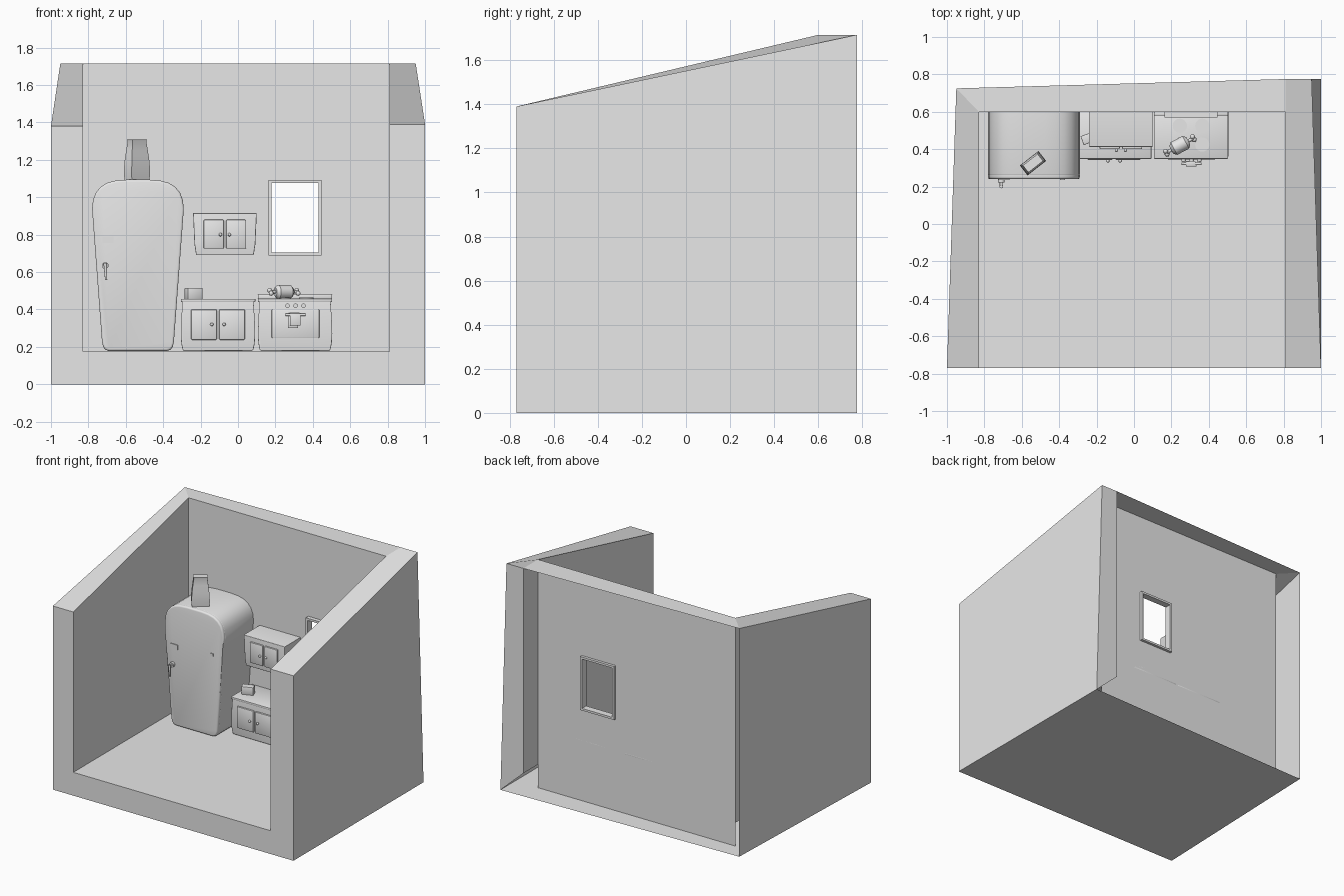
import bpy, bmesh, math
from mathutils import Matrix, Vector

cube = bpy.data.objects.get("Cube")
if cube:
    bpy.data.objects.remove(cube, do_unlink=True)

GREY = (0.8, 0.8, 0.8, 1)
mat = bpy.data.materials.new("light_grey")
mat.use_nodes = True
mat.diffuse_color = GREY
mat.node_tree.nodes["Principled BSDF"].inputs["Base Color"].default_value = GREY
made = []


def finish(name, bm, outward=True):
    if outward:
        bmesh.ops.recalc_face_normals(bm, faces=bm.faces)
    mesh = bpy.data.meshes.new(name)
    bm.to_mesh(mesh)
    bm.free()
    mesh.materials.append(mat)
    ob = bpy.data.objects.new(name, mesh)
    bpy.context.collection.objects.link(ob)
    made.append(ob)
    return ob


def box(name, x, y, z, bevel=0.0, turn=0.0):
    """Box from (min, max) ranges, optionally bevelled and turned about z."""
    bm = bmesh.new()
    size = [r[1] - r[0] for r in (x, y, z)]
    bmesh.ops.create_cube(bm, size=1, matrix=Matrix.Diagonal((*size, 1)))
    if bevel:
        bmesh.ops.bevel(bm, geom=bm.edges[:], offset=bevel, segments=2, profile=0.5, affect='EDGES')
    mid = [sum(r) / 2 for r in (x, y, z)]
    bm.transform(Matrix.Translation(mid) @ Matrix.Rotation(math.radians(turn), 4, 'Z'))
    return finish(name, bm)


def slab(name, cx, half, y, bevel):
    """Mirrored half outline (half width, z) extruded along y, front rim rounded."""
    pts = [(cx + w, z) for w, z in half] + [(cx - w, z) for w, z in reversed(half)]
    bm = bmesh.new()
    front = bm.faces.new([bm.verts.new((px, y[0], pz)) for px, pz in pts])
    back = bmesh.ops.extrude_face_region(bm, geom=[front], use_keep_orig=True)
    for v in back["geom"]:
        if isinstance(v, bmesh.types.BMVert):
            v.co.y = y[1]
    rim = [e for e in bm.edges if all(abs(v.co.y - y[0]) < 1e-5 for v in e.verts)]
    bmesh.ops.bevel(bm, geom=rim, offset=bevel, segments=3, profile=0.5, affect='EDGES')
    return finish(name, bm)


def rod(name, a, b, r, r2=None, sides=20):
    """Cylinder or cone between two points."""
    a, b = Vector(a), Vector(b)
    bm = bmesh.new()
    bmesh.ops.create_cone(bm, cap_ends=True, segments=sides, radius1=r,
                          radius2=r if r2 is None else r2, depth=(b - a).length)
    bm.transform(Matrix.Translation((a + b) / 2) @ (b - a).to_track_quat('Z', 'Y').to_matrix().to_4x4())
    return finish(name, bm)


def ball(name, at, r):
    bm = bmesh.new()
    bmesh.ops.create_uvsphere(bm, u_segments=14, v_segments=8, radius=r, matrix=Matrix.Translation(at))
    return finish(name, bm)


# Room shell, open at the back
XL, XR, YF, YB, FLOOR, TOP = -0.83, 0.81, -0.77, 0.6, 0.175, 1.715
P = {
    "l0": (-1, YF, 0), "l1": (-1, YF, 1.38), "l2": (XL, YF, 1.38), "l3": (XL, YF, FLOOR),
    "r0": (1, YF, 0), "r1": (1, YF, 1.39), "r2": (XR, YF, 1.39), "r3": (XR, YF, FLOOR),
    "bl0": (-0.95, 0.725, 0), "bl1": (-0.95, 0.725, TOP), "il0": (XL, YB, FLOOR), "il1": (XL, YB, TOP),
    "br0": (1, 0.775, 0), "br1": (0.95, 0.775, TOP), "ir0": (XR, YB, FLOOR), "ir1": (XR, YB, TOP),
    "er0": (XR, 0.775, FLOOR), "er1": (XR, 0.775, TOP),
}


def shell(name, faces):
    bm = bmesh.new()
    verts = {}
    for face in faces:
        keys = face.split()
        for k in keys:
            if k not in verts:
                verts[k] = bm.verts.new(P[k])
        bm.faces.new([verts[k] for k in keys])
    return finish(name, bm, False)


shell("right_wall", ["l0 l3 l2 l1", "l0 l1 bl1 bl0", "l1 l2 il1 bl1", "l2 l3 il0 il1"])
shell("left_wall", ["r0 r1 r2 r3", "r0 br0 br1 r1", "r1 br1 er1 ir1 r2",
                    "r3 r2 ir1 ir0", "ir0 ir1 er1 er0", "br0 er0 er1 br1"])
shell("floor", ["l0 r0 r3 l3", "l3 r3 ir0 il0", "l0 bl0 br0 r0"])
shell("back_wall_top", ["il1 ir1 er1 bl1"])

# Back wall sheet with window opening
WX, WZ = (0.18, 0.43), (0.705, 1.075)
bm = bmesh.new()
xs, zs = (XL, *WX, XR), (0, *WZ, TOP)
grid = [[bm.verts.new((x, YB, z)) for z in zs] for x in xs]
for i in range(3):
    for j in range(3):
        if (i, j) != (1, 1):
            bm.faces.new((grid[i][j], grid[i + 1][j], grid[i + 1][j + 1], grid[i][j + 1]))
finish("back_wall", bm, False)

# Window frame
T, FY = 0.016, (0.57, 0.62)
for side, x in (("right", WX[0] - T), ("left", WX[1])):
    box("window_frame_" + side, (x, x + T), FY, (WZ[0] - T, WZ[1] + T))
for side, z in (("sill", WZ[0] - T), ("head", WZ[1])):
    box("window_" + side, (WX[0], WX[1]), FY, (z, z + T))

# Fridge
outline = [(0.155, 0.178), (0.175, 0.185), (0.186, 0.2), (0.192, 0.225), (0.241, 0.88), (0.245, 0.94),
           (0.24, 0.985), (0.225, 1.025), (0.2, 1.055), (0.165, 1.077), (0.12, 1.089), (0.06, 1.094)]
slab("fridge_body", -0.535, outline, (0.26, 0.598), 0.006)
slab("fridge_door", -0.535, outline, (0.24, 0.262), 0.012)
rod("fridge_handle_mount", (-0.71, 0.242, 0.635), (-0.71, 0.222, 0.635), 0.018)
rod("fridge_handle_stem", (-0.71, 0.225, 0.635), (-0.71, 0.195, 0.635), 0.008)
rod("fridge_handle_lever", (-0.71, 0.2, 0.645), (-0.705, 0.2, 0.558), 0.009, 0.006)
box("fridge_badge", (-0.725, -0.665), (0.234, 0.242), (0.755, 0.79))
box("fridge_magnet", (-0.395, -0.37), (0.234, 0.242), (0.785, 0.803))

# Pinched packet on the fridge
bm = bmesh.new()
rings = []
for z, w, d in ((1.075, 0.058, 0.03), (1.13, 0.063, 0.034), (1.19, 0.06, 0.032),
                (1.25, 0.053, 0.026), (1.3, 0.046, 0.022), (1.31, 0.05, 0.024)):
    rings.append([bm.verts.new((sx * w, sy * d, z)) for sx, sy in ((-1, -1), (1, -1), (1, 1), (-1, 1))])
for low, high in zip(rings, rings[1:]):
    for k in range(4):
        bm.faces.new((low[k], low[k - 3], high[k - 3], high[k]))
bm.faces.new(rings[0])
bm.faces.new(rings[-1])
bm.transform(Matrix.Translation((-0.54, 0.325, 0)) @ Matrix.Rotation(math.radians(38), 4, 'Z'))
finish("packet", bm)


# Cupboards: curved body, two doors, two knobs
def doors(name, cx, w, z, y, knob_z, knob_dx):
    for side, s in (("right", -1), ("left", 1)):
        x = sorted((cx + s * 0.006, cx + s * w))
        box(f"{name}_door_{side}", x, (y - 0.012, y + 0.01), z, 0.006)
        ball(f"{name}_knob_{side}", (cx + s * knob_dx, y - 0.018, knob_z), 0.009)


slab("wall_cupboard", -0.07, [(0.15, 0.69), (0.155, 0.698), (0.163, 0.75), (0.17, 0.915)], (0.412, 0.6), 0.004)
doors("wall_cupboard", -0.07, 0.114, (0.725, 0.88), 0.412, 0.8, 0.024)

BASE = [(0.182, 0.178), (0.19, 0.188), (0.196, 0.22), (0.199, 0.27), (0.197, 0.33), (0.19, 0.445)]
slab("base_cupboard", -0.107, BASE, (0.355, 0.6), 0.005)
box("worktop", (-0.305, 0.093), (0.348, 0.6), (0.44, 0.457), 0.004)
doors("base_cupboard", -0.107, 0.144, (0.238, 0.4), 0.355, 0.32, 0.033)
box("small_carton", (-0.28, -0.195), (0.435, 0.485), (0.455, 0.515), 0.003, 20)

# Cooker
slab("cooker_body", 0.305, BASE, (0.355, 0.6), 0.005)
box("cooker_top", (0.107, 0.503), (0.348, 0.6), (0.44, 0.458), 0.004)
box("cooker_upstand", (0.107, 0.503), (0.58, 0.6), (0.455, 0.48), 0.004)
box("oven_door", (0.18, 0.435), (0.345, 0.36), (0.247, 0.4), 0.005)
for n, x in enumerate((0.265, 0.308, 0.35)):
    rod(f"cooker_dial_{n}", (x, 0.36, 0.42), (x, 0.335, 0.42), 0.012)
for n, (x, y) in enumerate(((0.245, 0.525), (0.365, 0.525), (0.365, 0.425), (0.245, 0.425))):
    rod(f"hob_ring_{n}", (x, y, 0.455), (x, y, 0.464), 0.038, sides=32)
rod("oven_handle", (0.255, 0.322, 0.372), (0.36, 0.322, 0.372), 0.007)
for n, x in enumerate((0.262, 0.353)):
    rod(f"oven_handle_post_{n}", (x, 0.322, 0.372), (x, 0.35, 0.372), 0.006)
box("towel_front", (0.278, 0.335), (0.308, 0.316), (0.315, 0.38), 0.002)
box("towel_back", (0.268, 0.322), (0.328, 0.336), (0.3, 0.38), 0.002)
box("towel_fold", (0.278, 0.33), (0.31, 0.334), (0.376, 0.384), 0.002)

# Joint of meat on its bone
C, axis = Vector((0.245, 0.42, 0.494)), Vector((0.88, 0.47, 0))
cross = Vector((-0.47, 0.88, 0))
rod("meat", C - axis * 0.036, C + axis * 0.036, 0.038)
for n, s in enumerate((-1, 1)):
    rod(f"meat_end_{n}", C + axis * s * 0.036, C + axis * s * 0.052, 0.038, 0.022)
    for m in (-1, 1):
        ball(f"bone_tip_{n}_{'low' if m < 0 else 'high'}", C + axis * s * 0.082 + cross * m * 0.009 + Vector((0, 0, m * 0.008)), 0.013)
rod("bone", C - axis * 0.08, C + axis * 0.08, 0.009)

# Smooth shading with sharp corners kept
bpy.ops.object.select_all(action='DESELECT')
for ob in made:
    ob.select_set(True)
bpy.context.view_layer.objects.active = made[0]
bpy.ops.object.shade_smooth_by_angle(angle=math.radians(35))
